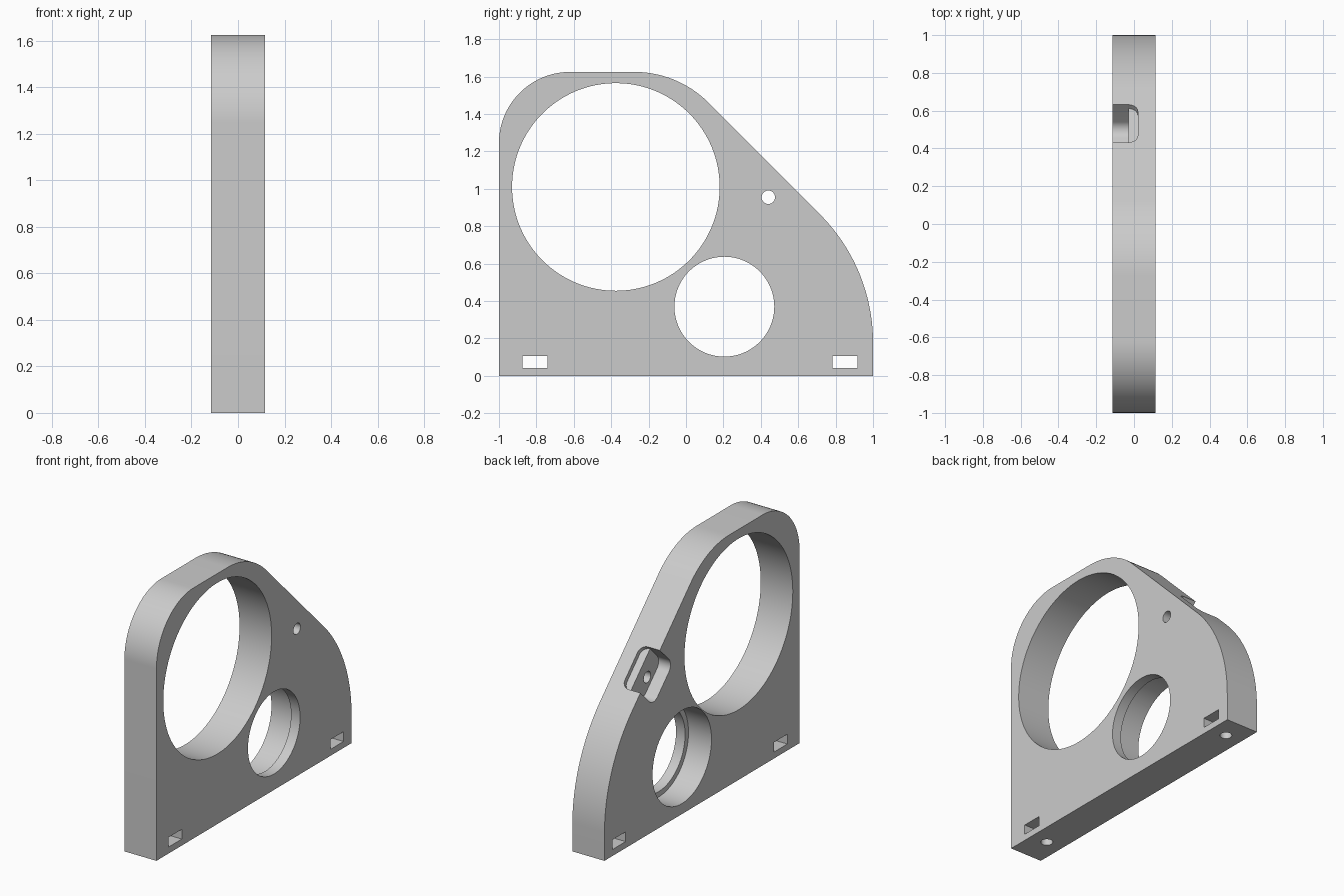
import bpy, bmesh
from math import sin, cos, pi, radians, sqrt
from mathutils import Vector

if "Cube" in bpy.data.objects:
    bpy.data.objects.remove(bpy.data.objects["Cube"])

X, Y, Z = Vector((1, 0, 0)), Vector((0, 1, 0)), Vector((0, 0, 1))
HALF = 0.115  # half of the plate thickness

grey = bpy.data.materials.new("light_grey")
grey.use_nodes = True
colour = (0.6, 0.6, 0.6, 1)
grey.diffuse_color = colour
grey.node_tree.nodes["Principled BSDF"].inputs["Base Color"].default_value = colour


def arc(cu, cv, r, start, end, n):
    """Points on an arc, angles in degrees."""
    return [(cu + r * cos(radians(start + (end - start) * i / n)),
             cv + r * sin(radians(start + (end - start) * i / n))) for i in range(n + 1)]


def circle(cu, cv, r, n):
    return arc(cu, cv, r, 0, 360, n)[:-1]


def rect(u0, u1, v0, v1):
    return [(u0, v0), (u1, v0), (u1, v1), (u0, v1)]


def rounded_end(half, v0, v1, r):
    """Rectangle whose two corners at v1 are rounded."""
    return ([(-half, v0), (half, v0)] + arc(half - r, v1 - r, r, 0, 90, 12)
            + arc(r - half, v1 - r, r, 90, 180, 12))


def prism(name, points, lo, hi, u=Y, v=Z, w=X, origin=Vector()):
    """Extrude a profile in the u-v plane along w from lo to hi."""
    bm = bmesh.new()
    face = bm.faces.new([bm.verts.new(origin + u * a + v * b + w * lo) for a, b in points])
    grown = bmesh.ops.extrude_face_region(bm, geom=[face])["geom"]
    bmesh.ops.translate(bm, vec=w * (hi - lo),
                        verts=[g for g in grown if isinstance(g, bmesh.types.BMVert)])
    bmesh.ops.recalc_face_normals(bm, faces=bm.faces[:])
    mesh = bpy.data.meshes.new(name)
    bm.to_mesh(mesh)
    bm.free()
    mesh.materials.append(grey)
    obj = bpy.data.objects.new(name, mesh)
    bpy.context.collection.objects.link(obj)
    return obj


# Plate outline: flat base, bowed back, sloping shoulder, rounded top
outline = ([(-1, 0), (1, 0)] + arc(0.03, 0.178, 0.97, 0, 45, 32)
           + arc(-0.276, 1.065, 0.56, 45, 90, 24)
           + arc(-0.62, 1.245, 0.38, 90, 180, 40))
plate = prism("mounting_plate", outline, -HALF, HALF)

# Large bore, and small bore with a retaining lip
cutters = [
    prism("large_bore", circle(-0.375, 1.01, 0.555, 128), -1, 1),
    prism("small_bore", circle(0.205, 0.37, 0.267, 96), -1, 1),
    prism("small_counterbore", circle(0.205, 0.37, 0.302, 96), -1, 0.05),
    prism("clamp_hole", circle(0.44, 0.955, 0.036, 32), -1, 1),
]

# Nut slots through the foot, with screw holes from below
for y in (-0.807, 0.85):
    cutters.append(prism("nut_slot", rect(y - 0.067, y + 0.067, 0.042, 0.105), -1, 1))
    cutters.append(prism("screw_hole", circle(0, y, 0.036, 32), -0.1, 0.07, X, Y, Z))

# Pocket around the clamp hole, open to the slope, with a shallow recess beside it
along = (Y - Z) / sqrt(2)
inward = (-Y - Z) / sqrt(2)
mid = Vector((0, 0.5325, 1.0485))
cutters.append(prism("slope_recess", rounded_end(0.141, -0.4, 0.02, 0.05),
                     -0.1, 0.03, along, X, inward, mid))
cutters.append(prism("clamp_pocket", rounded_end(0.141, -0.1, 0.19, 0.06),
                     -0.4, -0.03, along, inward, X, mid))

# Cut the plate and keep only the result
for cutter in cutters:
    cutter.hide_render = True
    mod = plate.modifiers.new(cutter.name, "BOOLEAN")
    mod.operation, mod.solver, mod.object = "DIFFERENCE", "EXACT", cutter
cut = bpy.data.meshes.new_from_object(plate.evaluated_get(bpy.context.evaluated_depsgraph_get()))
plate.modifiers.clear()
plate.data = cut
for cutter in cutters:
    bpy.data.objects.remove(cutter)

bpy.ops.object.select_all(action="DESELECT")
plate.select_set(True)
bpy.context.view_layer.objects.active = plate
bpy.ops.object.shade_smooth_by_angle(angle=radians(30))
